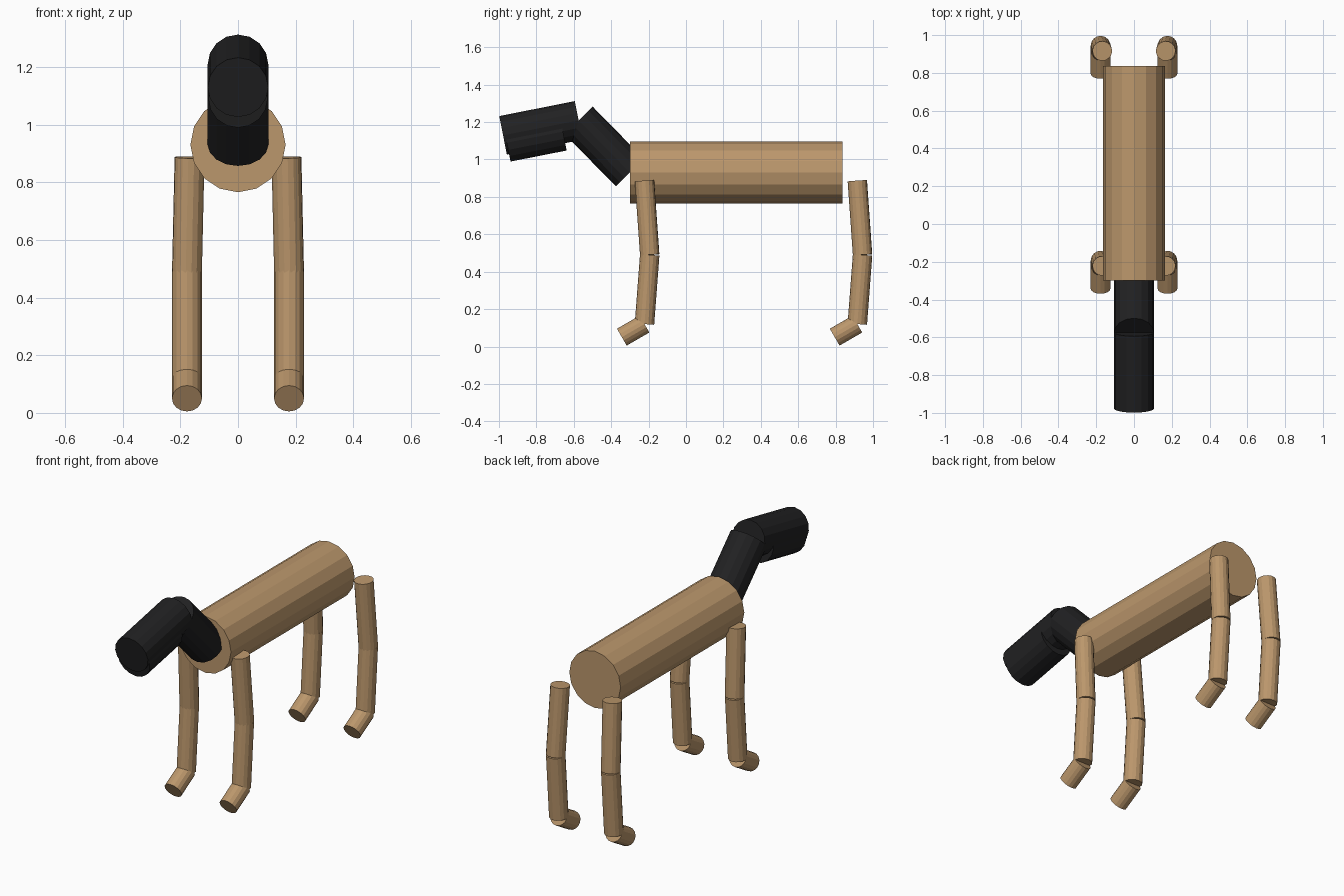
import bpy
from mathutils import Vector

if "Cube" in bpy.data.objects:
    bpy.data.objects.remove(bpy.data.objects["Cube"])

SIDES = 16


def material(name, color):
    m = bpy.data.materials.new(name)
    m.diffuse_color = (*color, 1.0)
    m.use_nodes = True
    m.node_tree.nodes["Principled BSDF"].inputs["Base Color"].default_value = m.diffuse_color
    return m


tan = material("tan", (0.50, 0.31, 0.15))
black = material("soft black", (0.015, 0.015, 0.016))


def limb(name, start, end, radius, mat):
    """Closed flat-sided cylinder running between two joints."""
    a, b = Vector(start), Vector(end)
    axis = b - a
    bpy.ops.mesh.primitive_cylinder_add(
        vertices=SIDES, radius=radius, depth=axis.length,
        location=(a + b) / 2,
        rotation=axis.to_track_quat('Z', 'Y').to_euler())
    ob = bpy.context.object
    ob.name = name
    ob.data.materials.append(mat)
    return ob


# Trunk, neck and head share joints
chest = (0, -0.30, 0.93)
nape = (0, -0.574, 1.209)
limb("body", chest, (0, 0.836, 0.93), 0.165, tan)
limb("neck", chest, nape, 0.105, black)
limb("head", nape, (0, -0.978, 1.129), 0.105, black)

# Lower jaw, parallel to the head and slightly shorter
limb("jaw", (0, -0.658, 1.149), (0, -0.958, 1.09), 0.103, black)

# Four jointed legs
for end, y in (("front", 0.0), ("rear", 1.138)):
    for side, s in (("right", 1), ("left", -1)):
        hip = (s * 0.168, y - 0.222, 0.886)
        knee = (s * 0.177, y - 0.194, 0.49)
        ankle = (s * 0.177, y - 0.222, 0.12)
        toe = (s * 0.177, y - 0.343, 0.05)
        tag = f"{end}_{side}"
        limb(f"{tag}_upper_leg", hip, knee, 0.052, tan)
        limb(f"{tag}_lower_leg", knee, ankle, 0.052, tan)
        limb(f"{tag}_foot", ankle, toe, 0.052, tan)
